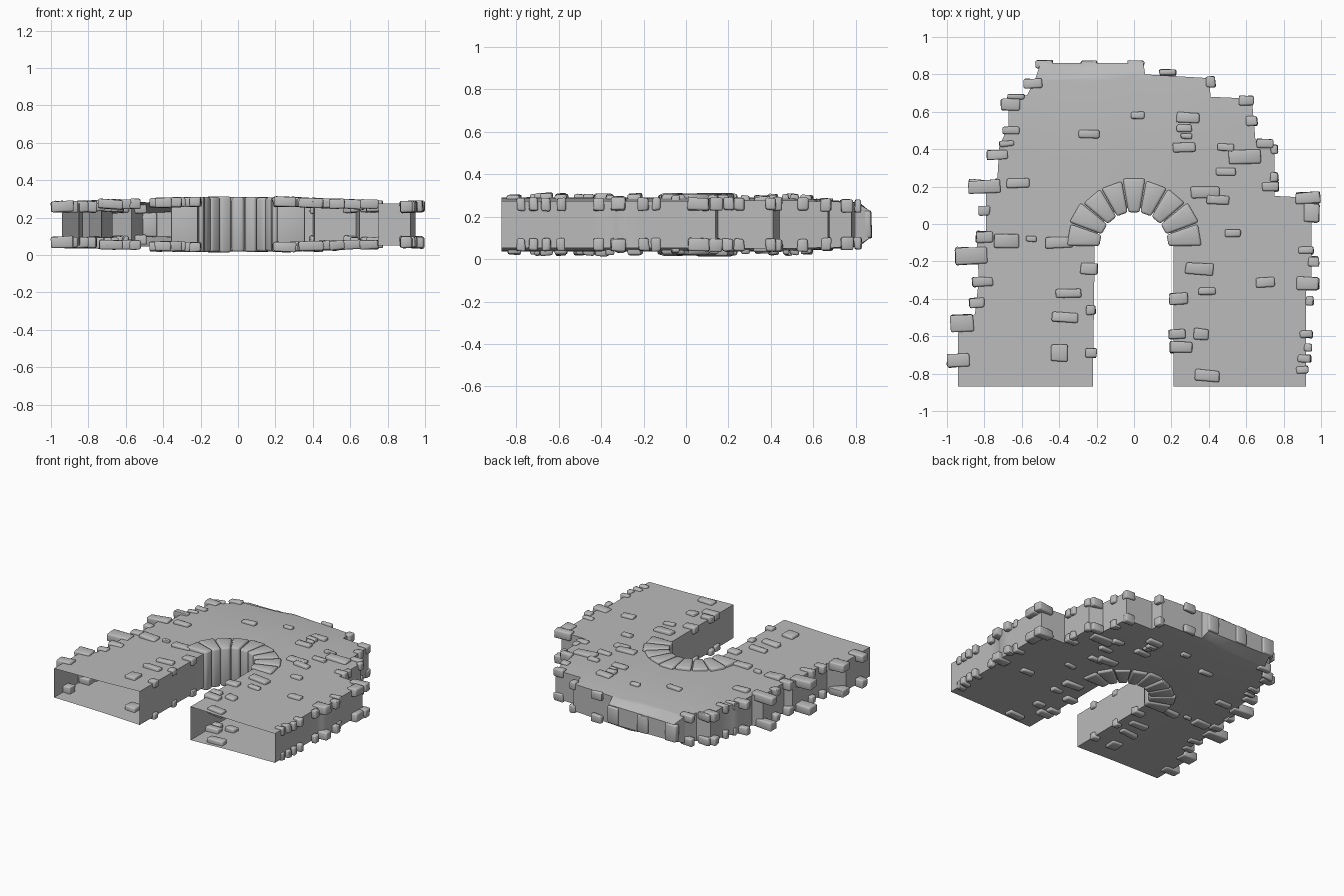
import bpy
import bmesh
import math
import random
from mathutils import Matrix, Vector

random.seed(4)
old = bpy.data.objects.get("Cube")
if old:
    bpy.data.objects.remove(old, do_unlink=True)

MID = 0.163          # height of the wall's middle plane
ARCH_Y = -0.12       # centre of the arch opening
FRONT = -0.87        # open ends of the two legs

stone_grey = bpy.data.materials.new("stone_grey")
stone_grey.use_nodes = True
colour = (0.5, 0.5, 0.5, 1)
stone_grey.diffuse_color = colour
stone_grey.node_tree.nodes["Principled BSDF"].inputs["Base Color"].default_value = colour


def finish(bm, name, angle):
    """Turn a bmesh into a smooth shaded object with sharp corners."""
    mesh = bpy.data.meshes.new(name)
    bm.to_mesh(mesh)
    bm.free()
    mesh.shade_smooth()
    mesh.set_sharp_from_angle(angle=math.radians(angle))
    mesh.materials.append(stone_grey)
    obj = bpy.data.objects.new(name, mesh)
    bpy.context.collection.objects.link(obj)
    return obj


def half_depth(x, y):
    """Half thickness of the wall: fuller by the arch, thinner at the crown."""
    crown = min(max((y - 0.4) / 0.46, 0), 1)
    near_arch = math.exp(-((abs(x) - 0.2) / 0.25) ** 2)
    rounding = 0.03 if y > 0.82 else 0
    return 0.122 - 0.012 * abs(x) - 0.022 * crown ** 2 + 0.008 * near_arch * (1 - crown) - rounding


# Wall: broken outline around the arch, as a hollow shell with open leg ends
left_side = [(-94, -87), (-94, -58), (-85, -48), (-83, -30), (-84, -8), (-79, -5),
             (-79, 20), (-73, 25), (-72, 42), (-67, 52), (-67, 66), (-57, 69),
             (-53, 77), (-50, 86)]
right_side = [(5, 86), (6, 80), (40, 78), (41, 68), (63, 67), (65, 44), (75, 41),
              (75, 15), (95, 14), (95, -30), (92, -36), (92, -87)]
outline = [(x / 100, y / 100) for x, y in left_side + right_side]
outline.append((0.21, FRONT))
for i in range(17):
    a = math.pi * i / 16
    outline.append((0.21 * math.cos(a), ARCH_Y + 0.21 * math.sin(a)))
outline.append((-0.22, FRONT))

bm = bmesh.new()
sheet = bm.faces.new([bm.verts.new((x, y, 0)) for x, y in outline])
bmesh.ops.triangulate(bm, faces=[sheet])
for axis in (0, 1):
    for step in range(-8, 9):
        point, normal = Vector(), Vector()
        point[axis] = step * 0.11
        normal[axis] = 1
        bmesh.ops.bisect_plane(bm, geom=bm.verts[:] + bm.edges[:] + bm.faces[:],
                               plane_co=point, plane_no=normal)
bmesh.ops.recalc_face_normals(bm, faces=bm.faces[:])
rim = [e for e in bm.edges if e.is_boundary
       and not all(v.co.y < FRONT + 0.001 for v in e.verts)]
lower = bm.verts[:]
copy = bmesh.ops.duplicate(bm, geom=bm.verts[:] + bm.edges[:] + bm.faces[:])
twin = copy["vert_map"]
for v in lower:
    h = half_depth(v.co.x, v.co.y)
    twin[v].co.z = MID + h
    v.co.z = MID - h
for e in rim:
    a, b = e.verts
    bm.faces.new((a, b, twin[b], twin[a]))
bmesh.ops.recalc_face_normals(bm, faces=bm.faces[:])
finish(bm, "wall_shell", 35)


def add_block(bm, centre, size, turn=0.0, tilt=0.0):
    """One roughly squared stone."""
    place = (Matrix.Translation(centre) @ Matrix.Rotation(turn, 4, 'Z')
             @ Matrix.Rotation(tilt, 4, 'Y') @ Matrix.Diagonal((*size, 1)))
    verts = bmesh.ops.create_cube(bm, size=1, matrix=place)["verts"]
    for v in verts:
        v.co += Vector(random.uniform(-0.004, 0.004) for _ in range(3))


def round_edges(bm, width):
    bmesh.ops.bevel(bm, geom=bm.edges[:], offset=width, segments=2,
                    profile=0.5, affect='EDGES', clamp_overlap=True)


def stones_on_both_faces(name, table, thick, lift):
    """Stones given as x, y, width, length in hundredths, on top and bottom."""
    bm = bmesh.new()
    for row in table:
        x, y, w, l = (n / 100 for n in row)
        for side in (1, -1):
            z = MID + side * (half_depth(x, y) + lift)
            add_block(bm, (x, y, z), (w, l, thick),
                      random.uniform(-0.08, 0.08), random.uniform(-0.06, 0.06))
    round_edges(bm, 0.009)
    return finish(bm, name, 50)


# Stones standing proud of the flat faces
face_table = [
    (2, 58, 7, 4), (-24, 48, 11, 4), (29, 57, 12, 5), (27, 51, 8, 4), (28, 47, 6, 3),
    (27, 41, 12, 5), (49, 41, 9, 4), (59, 36, 17, 8), (49, 28, 11, 4), (38, 17, 15, 6),
    (45, 13, 12, 5), (53, -5, 8, 4), (70, -31, 10, 5), (-62, 22, 12, 5), (-68, -9, 13, 7),
    (-55, -8, 6, 3), (-40, -10, 15, 6), (-24, -24, 9, 6), (-35, -37, 14, 5),
    (-23, -46, 5, 5), (-37, -50, 14, 5), (-40, -69, 9, 9), (-23, -69, 6, 5),
    (35, -24, 15, 6), (24, -40, 10, 6), (39, -36, 9, 4), (23, -59, 9, 5),
    (36, -59, 8, 6), (25, -66, 12, 6), (39, -81, 13, 6)]
stones_on_both_faces("face_stones", face_table, 0.05, -0.006)

# Stones jutting out along the broken outer edges
edge_table = [
    (-94, -73, 12, 7), (-92, -53, 12, 9), (-84, -42, 8, 5), (-81, -31, 11, 5),
    (-87, -17, 17, 9), (-80, -7, 9, 6), (-80, 7, 6, 5), (-80, 20, 17, 7),
    (-73, 37, 11, 5), (-68, 43, 8, 3), (-66, 50, 9, 4), (-66, 64, 10, 6),
    (-63, 68, 9, 3), (-54, 75, 10, 5), (18, 81, 9, 3), (41, 76, 5, 6), (60, 66, 8, 5),
    (63, 55, 6, 5), (70, 43, 9, 5), (75, 40, 4, 5), (75, 25, 4, 5), (73, 20, 9, 5),
    (93, 14, 13, 6), (95, 6, 8, 10), (92, -14, 8, 4), (96, -20, 6, 5), (93, -32, 12, 7),
    (94, -41, 4, 5), (92, -59, 7, 4), (93, -66, 4, 4), (91, -72, 7, 4), (90, -78, 6, 4)]
stones_on_both_faces("edge_stones", edge_table, 0.06, -0.016)

# Upright stones along the crown
bm = bmesh.new()
for x in (-0.48, -0.24, 0.01):
    add_block(bm, (x, 0.855, MID), (0.09, 0.04, 0.13))
round_edges(bm, 0.009)
finish(bm, "crown_stones", 50)

# Arch ring: wedge stones running through the full depth
COUNT = 9
bm = bmesh.new()
for i in range(COUNT):
    a0 = math.pi * i / COUNT + 0.012
    a1 = math.pi * (i + 1) / COUNT - 0.012
    outer = 0.36 + random.uniform(-0.01, 0.012)
    depth = 0.146 + random.uniform(-0.005, 0.004)
    verts = []
    for z in (MID - depth, MID + depth):
        for r, a in ((0.185, a0), (outer, a0), (outer, a1), (0.185, a1)):
            verts.append(bm.verts.new((r * math.cos(a), ARCH_Y + r * math.sin(a), z)))
    bottom, top = verts[:4], verts[4:]
    bm.faces.new(bottom[::-1])
    bm.faces.new(top)
    for k in range(4):
        n = (k + 1) % 4
        bm.faces.new((bottom[k], bottom[n], top[n], top[k]))
round_edges(bm, 0.012)
finish(bm, "arch_stones", 50)
